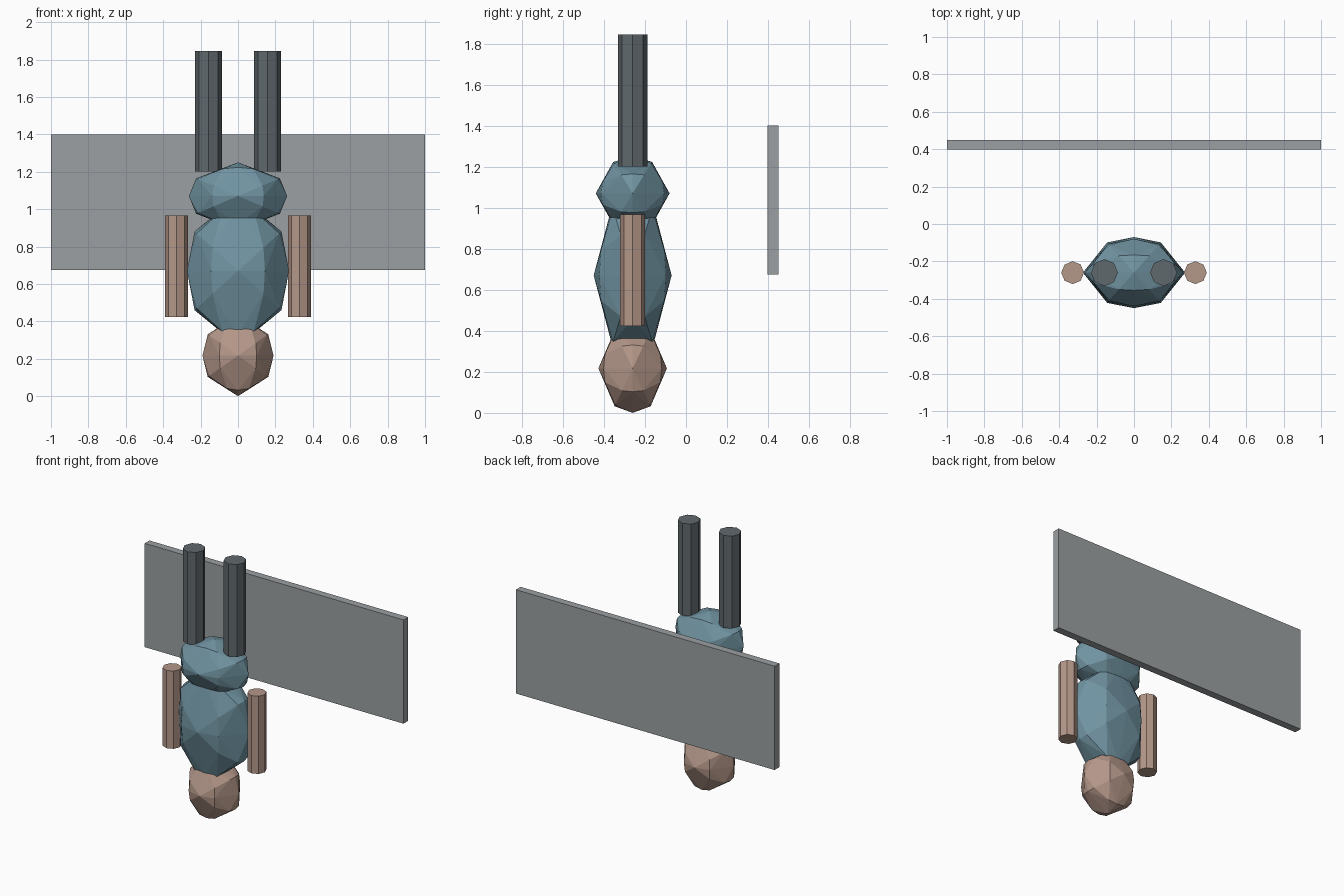
import bpy, bmesh, math
from mathutils import Vector, Matrix

if "Cube" in bpy.data.objects:
    bpy.data.objects.remove(bpy.data.objects["Cube"])


def material(name, rgb):
    m = bpy.data.materials.new(name)
    lin = [(c / 255 / 12.92) if c < 11 else ((c / 255 + 0.055) / 1.055) ** 2.4 for c in rgb]
    m.diffuse_color = (*lin, 1)
    m.use_nodes = True
    m.node_tree.nodes["Principled BSDF"].inputs["Base Color"].default_value = m.diffuse_color
    return m


SKIN = material("warm skin", (180, 151, 137))
CLOTH = material("dusty blue cloth", (112, 147, 161))
DARK = material("dark slate", (96, 104, 108))
GREY = material("panel grey", (156, 160, 162))


def finish(bm, name, mat, loc):
    bmesh.ops.recalc_face_normals(bm, faces=bm.faces)
    mesh = bpy.data.meshes.new(name)
    bm.to_mesh(mesh)
    bm.free()
    mesh.materials.append(mat)
    ob = bpy.data.objects.new(name, mesh)
    ob.location = loc
    bpy.context.collection.objects.link(ob)
    return ob


def faceted_ball(name, mat, loc, radii):
    """80-sided ball: hull of icosahedron corners and edge midpoints."""
    phi = (1 + math.sqrt(5)) / 2
    seeds = [(phi, 0, 1), (1, 0, 0), (phi, 1 / phi, 1)]
    points = set()
    for s in seeds:
        for k in range(3):
            a = s[k:] + s[:k]
            for i in range(8):
                v = Vector([c * (-1 if i >> j & 1 else 1) for j, c in enumerate(a)]).normalized()
                points.add(tuple(round(c, 5) + 0.0 for c in v))
    bm = bmesh.new()
    for p in sorted(points):
        bm.verts.new(p)
    bmesh.ops.convex_hull(bm, input=bm.verts)
    bmesh.ops.scale(bm, vec=radii, verts=bm.verts)
    return finish(bm, name, mat, loc)


def limb(name, mat, x, radius, z0, z1):
    """Upright eight-sided post."""
    bm = bmesh.new()
    bmesh.ops.create_cone(bm, cap_ends=True, segments=8, radius1=radius,
                          radius2=radius, depth=z1 - z0)
    return finish(bm, name, mat, (x, Y, (z0 + z1) / 2))


Y = -0.26  # depth of the figure

# Upside-down figure
faceted_ball("head", SKIN, (0, Y, 0.217), (0.19, 0.167, 0.217))
faceted_ball("torso", CLOTH, (0, Y, 0.67), (0.273, 0.19, 0.40))
faceted_ball("hips", CLOTH, (0, Y, 1.07), (0.263, 0.18, 0.18))
for side, s in (("left", -1), ("right", 1)):
    limb(side + "_arm", SKIN, s * 0.328, 0.061, 0.423, 0.966)
    limb(side + "_leg", DARK, s * 0.158, 0.072, 1.20, 1.845)

# Wide panel behind the figure
bm = bmesh.new()
bmesh.ops.create_cube(bm, size=1, matrix=Matrix.Diagonal((2, 0.052, 0.725, 1)))
finish(bm, "back_panel", GREY, (0, 0.424, 1.0375))
